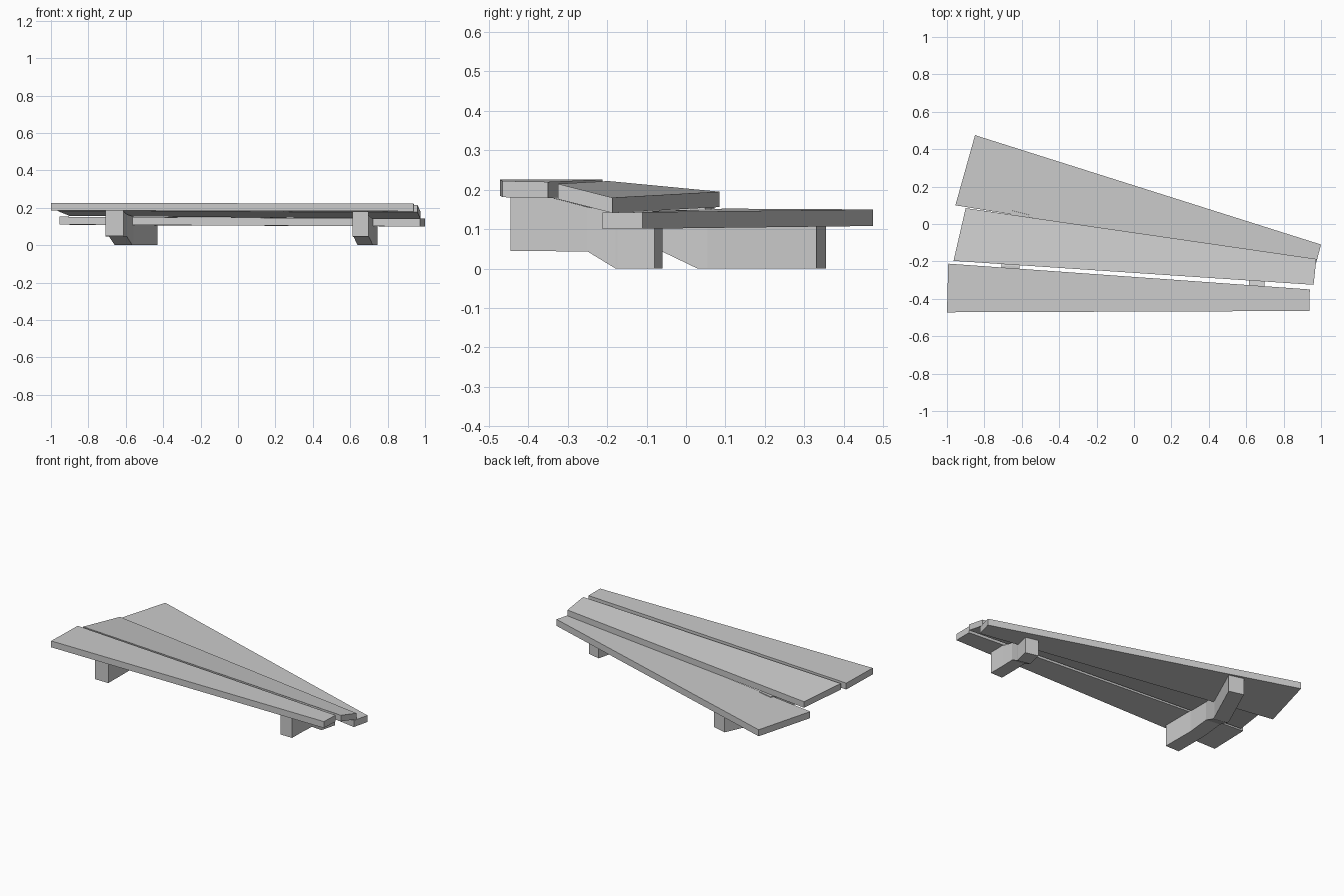
import bpy, math


def make_mesh(name, verts, faces):
    mesh = bpy.data.meshes.new(name)
    mesh.from_pydata(verts, [], faces)
    obj = bpy.data.objects.new(name, mesh)
    bpy.context.collection.objects.link(obj)
    return obj


# Tapered board: four top corners (counter-clockwise from above) and a thickness
def board(name, top, thick):
    verts = [(x, y, z - thick) for x, y, z in top] + list(top)
    faces = [(3, 2, 1, 0), (4, 5, 6, 7)]
    faces += [(i, (i + 1) % 4, (i + 1) % 4 + 4, i + 4) for i in range(4)]
    make_mesh(name, verts, faces)


# Curved bracket: cross-sections (x, y, turn in degrees, bottom, top) along a bent path
def bracket(name, width, stations):
    verts, faces = [], []
    for x, y, turn, low, high in stations:
        a = math.radians(turn)
        dx, dy = math.cos(a) * width / 2, -math.sin(a) * width / 2
        verts += [(x - dx, y - dy, low), (x + dx, y + dy, low),
                  (x + dx, y + dy, high), (x - dx, y - dy, high)]
    for s in range(len(stations) - 1):
        b = s * 4
        for i in range(4):
            j = (i + 1) % 4
            faces.append((b + i, b + j, b + j + 4, b + i + 4)[::-1])
    e = len(verts) - 4
    faces += [(0, 1, 2, 3), (e + 3, e + 2, e + 1, e)]
    make_mesh(name, verts, faces)


# Three fanned boards, stepping down towards the back
board("front_board", [(-1, -0.472, 0.226), (0.937, -0.465, 0.222),
                      (0.94, -0.35, 0.22), (-0.993, -0.212, 0.226)], 0.041)
board("middle_board", [(-0.965, -0.197, 0.222), (0.96, -0.325, 0.215),
                       (0.975, -0.187, 0.18), (-0.9, 0.085, 0.195)], 0.039)
board("back_board", [(-0.955, 0.1, 0.152), (0.973, -0.212, 0.142),
                     (1, -0.11, 0.143), (-0.85, 0.475, 0.15)], 0.042)

# Two stepped brackets bending underneath the boards
bracket("left_bracket", 0.096, [
    (-0.66, -0.445, 0, 0.048, 0.185), (-0.66, -0.225, 2, 0.047, 0.185),
    (-0.659, -0.215, 3, 0.047, 0.18), (-0.642, -0.06, 8, 0.046, 0.165),
    (-0.612, 0.04, 13, 0.0, 0.155), (-0.606, 0.06, 14, 0.0, 0.155),
    (-0.604, 0.066, 14, 0.0, 0.11), (-0.477, 0.343, 15, 0.0, 0.108)])
bracket("right_bracket", 0.083, [
    (0.655, -0.445, 0, 0.045, 0.18), (0.656, -0.34, 2, 0.044, 0.18),
    (0.66, -0.245, 6, 0.043, 0.156), (0.68, -0.17, 12, 0.0, 0.141),
    (0.682, -0.165, 13, 0.0, 0.103), (0.705, -0.07, 14, 0.0, 0.103)])
